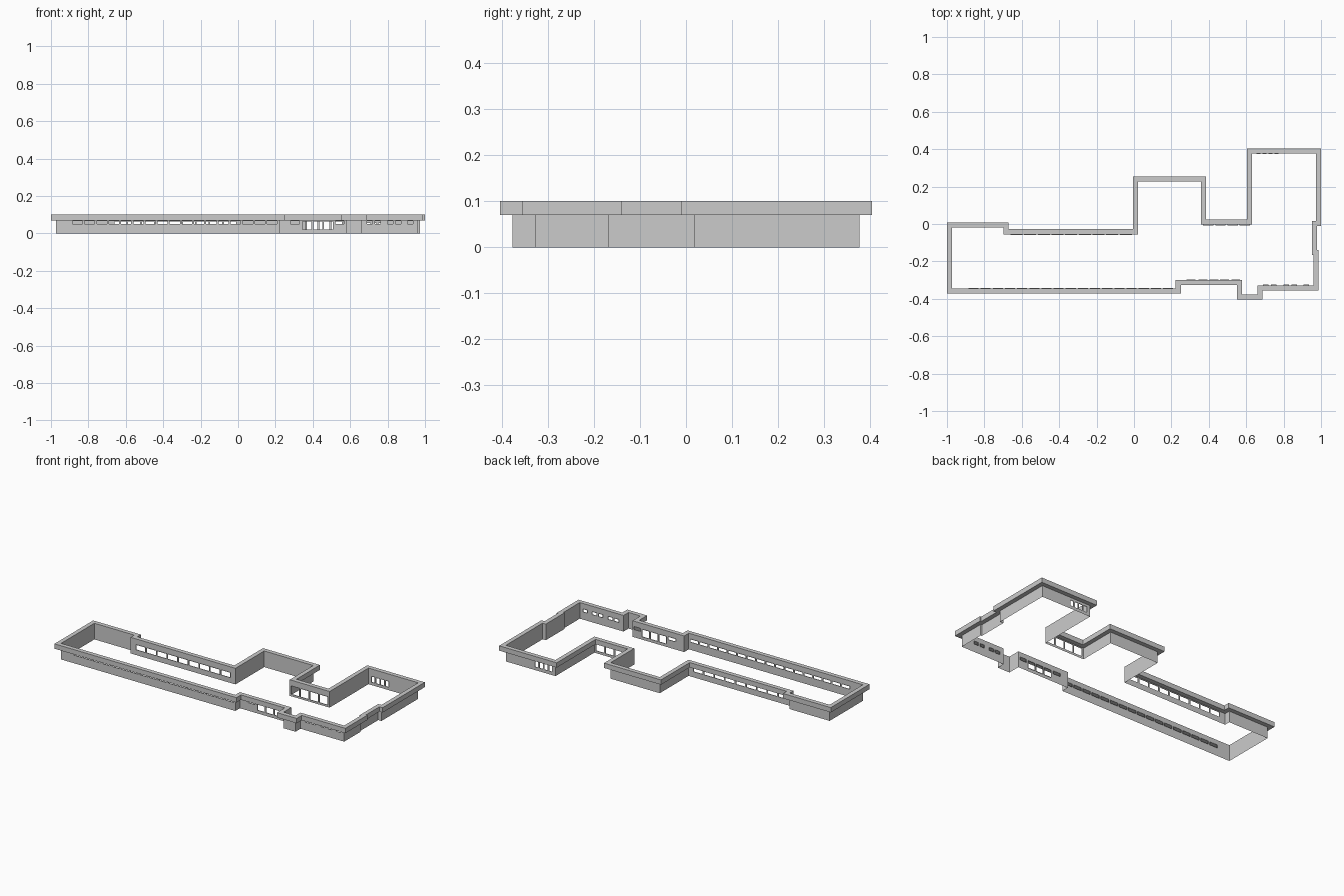
import bpy, bmesh
from mathutils import Vector

if "Cube" in bpy.data.objects:
    bpy.data.objects.remove(bpy.data.objects["Cube"])

WALL_TOP, ROOF_TOP, OVERHANG = 0.07, 0.10, 0.027

# Outer roof outline, counter-clockwise from the front left corner
OUTER = [(-1, -.372), (.25, -.372), (.25, -.327), (.55, -.327), (.55, -.404),
         (.686, -.404), (.686, -.355), (.986, -.355), (.986, -.14), (.978, -.14),
         (.978, -.01), (1, -.01), (1, .404), (.605, .404), (.605, .023),
         (.385, .023), (.385, .254), (-.006, .254), (-.006, -.028),
         (-.672, -.028), (-.672, .008), (-1, .008)]


def inset(points, d):
    """Offset a right-angled outline inwards."""
    result = []
    for i, p in enumerate(points):
        p = Vector(p)
        a = (p - Vector(points[i - 1])).normalized()
        b = (Vector(points[(i + 1) % len(points)]) - p).normalized()
        result.append(p + d * (Vector((-a.y, a.x)) + Vector((-b.y, b.x))))
    return result


def finish(bm, name, recalc=False):
    bmesh.ops.remove_doubles(bm, verts=bm.verts, dist=1e-5)
    if recalc:
        bmesh.ops.recalc_face_normals(bm, faces=bm.faces)
    mesh = bpy.data.meshes.new(name)
    bm.to_mesh(mesh)
    bm.free()
    bpy.context.collection.objects.link(bpy.data.objects.new(name, mesh))


def quad(bm, *pts):
    bm.faces.new([bm.verts.new(p) for p in pts])


def row(start, pitch, width, count, z0, z1):
    return [(start + i * pitch, start + i * pitch + width, z0, z1)
            for i in range(count)]


INNER = inset(OUTER, OVERHANG)
N = len(OUTER)

# Roof band: hollow box section following the outline
bm = bmesh.new()
for i in range(N):
    j = (i + 1) % N
    section = lambda k: [(*OUTER[k], WALL_TOP), (*OUTER[k], ROOF_TOP),
                         (*INNER[k], ROOF_TOP), (*INNER[k], WALL_TOP)]
    a, b = section(i), section(j)
    for k in range(4):
        m = (k + 1) % 4
        quad(bm, a[k], b[k], b[m], a[m])
finish(bm, "roof_band", True)

# Window openings (x0, x1, z0, z1), keyed by outline edge
WINDOWS = {
    0: row(-.885, .065, .054, 17, .05, .067),
    2: row(.28, .06, .05, 1, .05, .067) + row(.345, .058, .048, 3, .02, .065)
       + row(.521, .06, .045, 1, .05, .067),
    6: row(.69, .043, .03, 2, .05, .067) + row(.80, .043, .028, 2, .05, .067)
       + row(.905, .06, .03, 1, .05, .067),
    12: row(.655, .032, .022, 4, .02, .055),
    14: row(.37, .065, .055, 4, .015, .065),
    18: row(-.66, .073, .064, 9, .035, .065),
}

# Thin walls with window openings and shallow reveals
walls, reveals = bmesh.new(), bmesh.new()
for i in range(N):
    a, b = INNER[i], INNER[(i + 1) % N]
    d = (b - a).normalized()
    normal = Vector((-d.y, d.x)) * .004
    length = (b - a).length

    def at(t, z, depth=0):
        p = a + d * t + normal * depth
        return (p.x, p.y, z)

    def panel(t0, t1, z0, z1):
        quad(walls, at(t0, z0), at(t1, z0), at(t1, z1), at(t0, z1))

    spans = sorted((*sorted(((x0 - a.x) * d.x, (x1 - a.x) * d.x)), z0, z1)
                   for x0, x1, z0, z1 in WINDOWS.get(i, []))
    t = 0
    for t0, t1, z0, z1 in spans:
        panel(t, t0, 0, WALL_TOP)
        panel(t0, t1, 0, z0)
        panel(t0, t1, z1, WALL_TOP)
        ring = [(t0, z0), (t1, z0), (t1, z1), (t0, z1)]
        for k in range(4):
            p, q = ring[k], ring[(k + 1) % 4]
            quad(reveals, at(*p), at(*q), at(*q, 1), at(*p, 1))
        t = t1
    panel(t, length, 0, WALL_TOP)
finish(walls, "outer_walls")
finish(reveals, "window_reveals")
